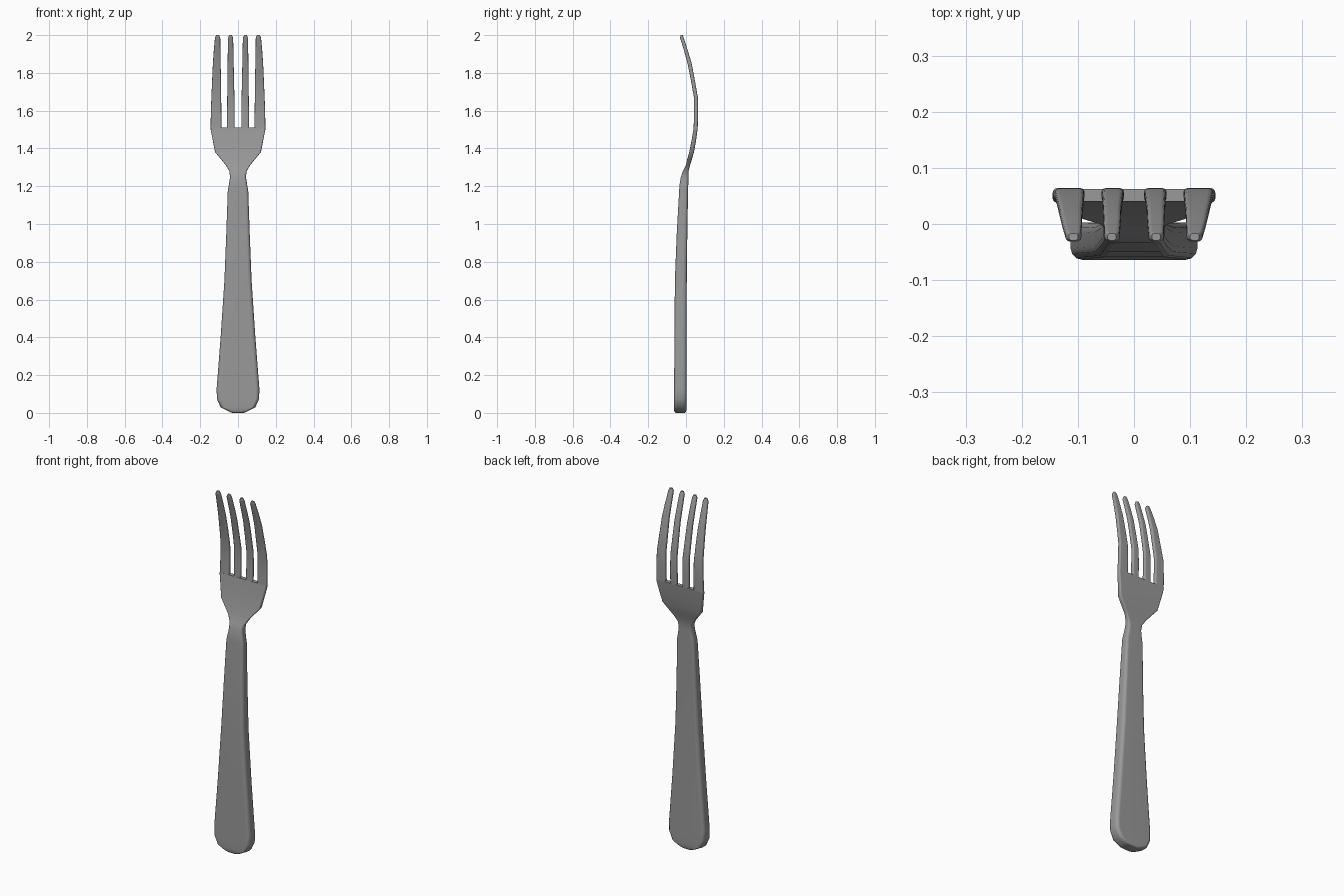
import bpy, bmesh, math

cube = bpy.data.objects.get("Cube")
if cube:
    bpy.data.objects.remove(cube, do_unlink=True)

steel = bpy.data.materials.new("grey_steel")
steel.use_nodes = True
GREY = (0.32, 0.32, 0.32, 1)
steel.diffuse_color = GREY
steel.node_tree.nodes["Principled BSDF"].inputs["Base Color"].default_value = GREY


def rounded_ring(bm, z, x0, x1, y0, y1, round_to):
    """Rectangle with rounded corners at height z."""
    r = min(round_to * (y1 - y0), 0.45 * (x1 - x0))
    corners = ((x1 - r, y1 - r, 0), (x0 + r, y1 - r, 90),
               (x0 + r, y0 + r, 180), (x1 - r, y0 + r, 270))
    ring = []
    for cx, cy, start in corners:
        for step in (0, 30, 60, 90):
            a = math.radians(start + step)
            ring.append(bm.verts.new((cx + r * math.cos(a), cy + r * math.sin(a), z)))
    return ring


def loft(name, sections, round_to, cap_start=True):
    bm = bmesh.new()
    rings = [rounded_ring(bm, *s, round_to) for s in sections]
    n = len(rings[0])
    for low, high in zip(rings, rings[1:]):
        for i in range(n):
            j = (i + 1) % n
            bm.faces.new((low[i], low[j], high[j], high[i]))
    if cap_start:
        bm.faces.new(rings[0][::-1])
    bm.faces.new(rings[-1])
    bmesh.ops.recalc_face_normals(bm, faces=bm.faces)
    mesh = bpy.data.meshes.new(name)
    bm.to_mesh(mesh)
    bm.free()
    mesh.materials.append(steel)
    obj = bpy.data.objects.new(name, mesh)
    bpy.context.collection.objects.link(obj)
    bpy.ops.object.select_all(action="DESELECT")
    obj.select_set(True)
    bpy.context.view_layer.objects.active = obj
    bpy.ops.object.shade_smooth_by_angle(angle=math.radians(50))
    weighted = obj.modifiers.new("even_shading", "WEIGHTED_NORMAL")
    weighted.keep_sharp = True
    return obj


# Handle, neck and palm: height, half width, front y, back y
body = [
    (0.0, 0.03, -0.054, -0.006), (0.008, 0.05, -0.062, 0.001),
    (0.03, 0.092, -0.064, 0.003), (0.075, 0.112, -0.064, 0.003),
    (0.13, 0.113, -0.063, 0.003), (0.4, 0.092, -0.061, 0.003),
    (0.7, 0.072, -0.059, 0.004), (0.95, 0.062, -0.049, 0.007),
    (1.18, 0.054, -0.036, 0.011), (1.21, 0.048, -0.034, 0.012),
    (1.25, 0.042, -0.027, 0.013), (1.28, 0.046, -0.016, 0.014),
    (1.31, 0.064, -0.001, 0.021), (1.345, 0.092, 0.007, 0.032),
    (1.38, 0.121, 0.017, 0.042), (1.44, 0.133, 0.029, 0.053),
    (1.5, 0.145, 0.039, 0.061), (1.51, 0.145, 0.04, 0.062),
]
loft("handle_and_palm", [(z, -w, w, f, b) for z, w, f, b in body], 0.3)

# Curve shared by all tines: height, front y, back y
curve = [(1.508, 0.04, 0.062), (1.58, 0.043, 0.064), (1.67, 0.042, 0.063),
         (1.76, 0.026, 0.047), (1.85, 0.008, 0.03), (1.92, -0.011, 0.009),
         (1.985, -0.031, -0.012), (2.0, -0.029, -0.017)]
# Inner and outer edges of each tine along that curve
outer = [(0.088, 0.145), (0.088, 0.144), (0.089, 0.141), (0.09, 0.137),
         (0.092, 0.133), (0.093, 0.128), (0.094, 0.122), (0.1, 0.116)]
inner = [(0.018, 0.058), (0.018, 0.058), (0.019, 0.057), (0.021, 0.056),
         (0.023, 0.055), (0.024, 0.054), (0.026, 0.053), (0.032, 0.047)]

for kind, edges in (("outer", outer), ("inner", inner)):
    for side, sign in (("left", 1), ("right", -1)):
        sections = []
        for (z, f, b), (a, c) in zip(curve, edges):
            x0, x1 = sorted((sign * a, sign * c))
            sections.append((z, x0, x1, f, b))
        loft(f"{side}_{kind}_tine", sections, 0.35, cap_start=False)
